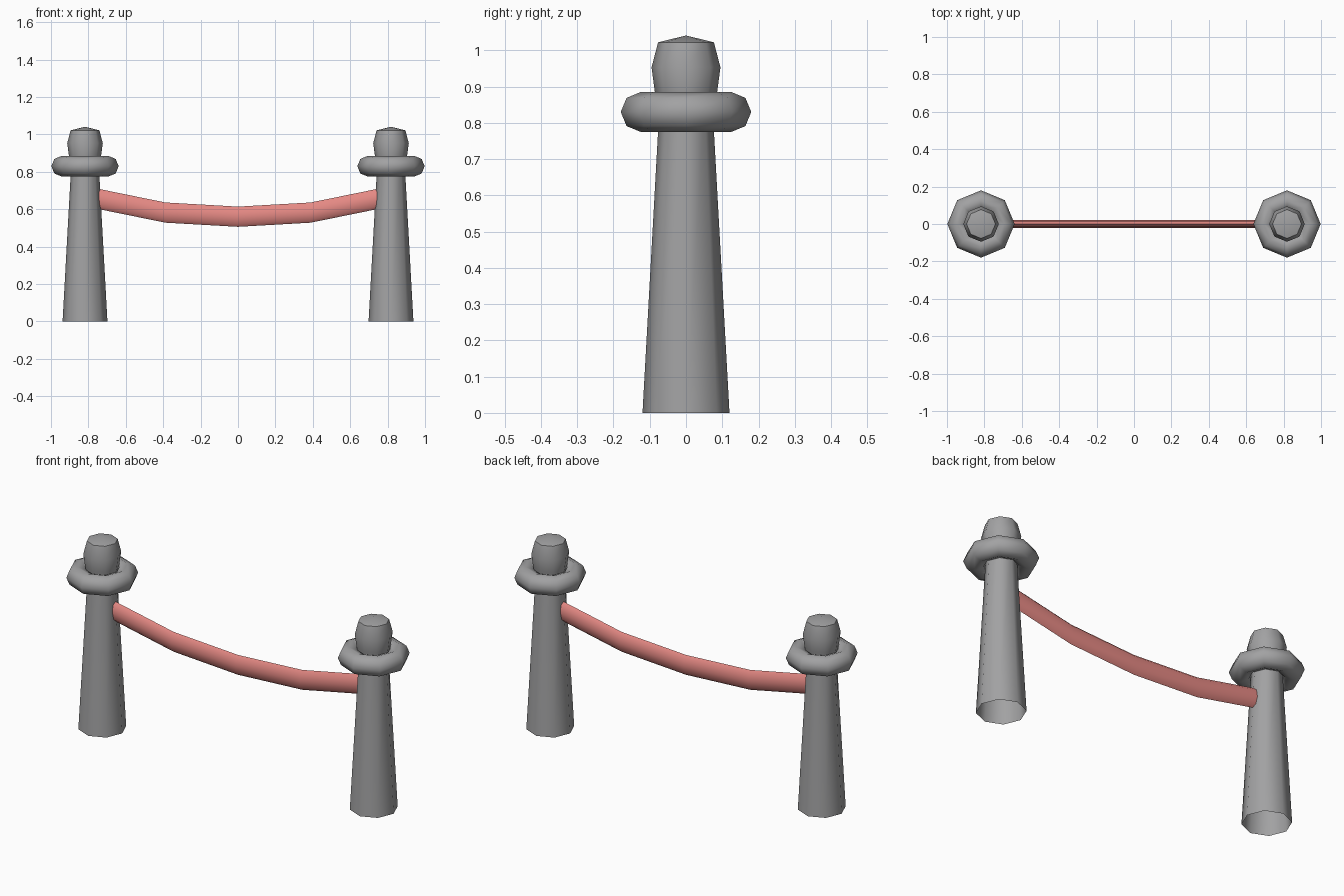
import bpy, bmesh, math

if "Cube" in bpy.data.objects:
    bpy.data.objects.remove(bpy.data.objects["Cube"])


def material(name, rgb):
    m = bpy.data.materials.new(name)
    m.diffuse_color = (*rgb, 1)
    m.use_nodes = True
    m.node_tree.nodes["Principled BSDF"].inputs["Base Color"].default_value = m.diffuse_color
    return m


METAL = material("grey metal", (0.36, 0.36, 0.365))
ROPE = material("salmon rope", (0.78, 0.25, 0.23))


def skin(name, rings, mat, closed=False, loop=False, angle=60):
    """Bridge a list of rings; a one-point ring makes a tip."""
    bm = bmesh.new()
    vs = [[bm.verts.new(p) for p in r] for r in rings]
    pairs = list(zip(vs, vs[1:])) + ([(vs[-1], vs[0])] if loop else [])
    for a, b in pairs:
        n = max(len(a), len(b))
        for i in range(n):
            j = (i + 1) % n
            if len(b) == 1:
                bm.faces.new((a[i], a[j], b[0]))
            else:
                bm.faces.new((a[i], a[j], b[j], b[i]))
    if closed:
        bm.faces.new(vs[0])
        bm.faces.new(vs[-1])
    bmesh.ops.recalc_face_normals(bm, faces=bm.faces)
    me = bpy.data.meshes.new(name)
    bm.to_mesh(me)
    bm.free()
    me.materials.append(mat)
    ob = bpy.data.objects.new(name, me)
    bpy.context.collection.objects.link(ob)
    bpy.ops.object.select_all(action='DESELECT')
    ob.select_set(True)
    bpy.context.view_layer.objects.active = ob
    bpy.ops.object.shade_smooth_by_angle(angle=math.radians(angle))
    return ob


def lathe(name, x, profile, loop=False):
    rings = []
    for r, z in profile:
        if r == 0:
            rings.append([(x, 0, z)])
        else:
            rings.append([(x + r * math.cos(i * math.pi / 4),
                           r * math.sin(i * math.pi / 4), z) for i in range(8)])
    return skin(name, rings, METAL, loop=loop)


for side, x in (("left", -0.818), ("right", 0.818)):
    # tapered post, open underneath
    lathe(side + "_post", x, [(0.12, 0), (0.073, 0.85)])
    # octagonal collar ring
    lathe(side + "_collar", x,
          [(0.125 + 0.055 * math.cos(k * math.pi / 4),
            0.83 + 0.055 * math.sin(k * math.pi / 4)) for k in range(8)], loop=True)
    # rounded knob
    lathe(side + "_knob", x, [(0.075, 0.83), (0.086, 0.885), (0.095, 0.953),
                              (0.077, 1.022), (0, 1.041)])

# sagging rope, oval section
path = [(-0.776, 0.661), (-0.388, 0.582), (0, 0.56), (0.388, 0.582), (0.776, 0.661)]
skin("rope", [[(x, 0.021 * math.sin(k * math.pi / 4), z + 0.054 * math.cos(k * math.pi / 4))
               for k in range(8)] for x, z in path], ROPE, closed=True)
